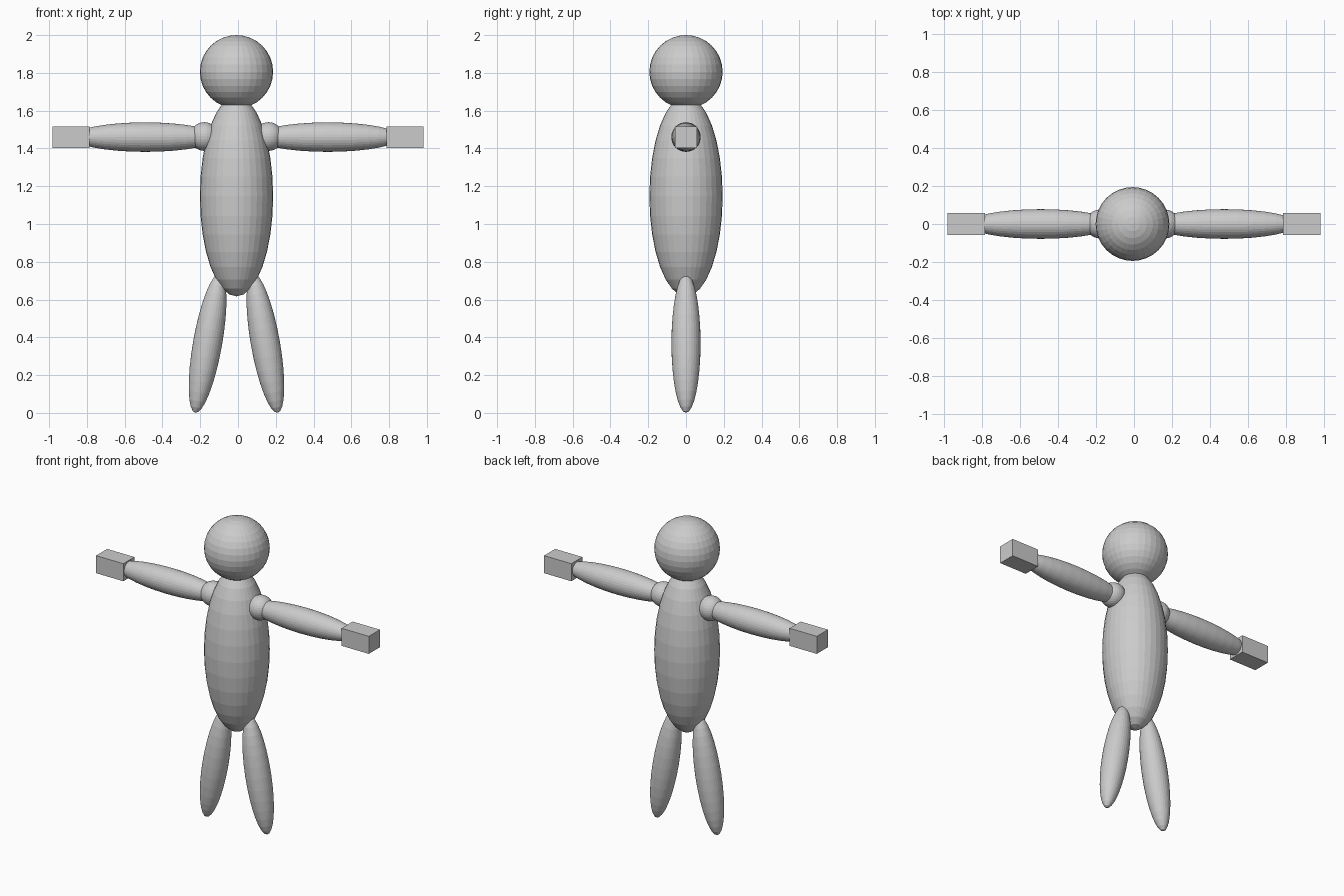
import bpy
import math

if "Cube" in bpy.data.objects:
    bpy.data.objects.remove(bpy.data.objects["Cube"])

grey = bpy.data.materials.new("light_grey")
grey.diffuse_color = (0.6, 0.6, 0.6, 1)
grey.use_nodes = True
grey.node_tree.nodes["Principled BSDF"].inputs["Base Color"].default_value = grey.diffuse_color

MID = -0.008  # body axis sits slightly left of the hands' midpoint


def finish(name, scale):
    ob = bpy.context.object
    ob.name = name
    ob.scale = scale
    ob.data.materials.append(grey)
    return ob


def ellipsoid(name, loc, radius, half_length, tilt=0.0):
    """Flat-faced sphere stretched along its own axis, tilted about y."""
    bpy.ops.mesh.primitive_uv_sphere_add(segments=32, ring_count=16, radius=1,
                                         location=loc, rotation=(0, tilt, 0))
    return finish(name, (radius, radius, half_length))


# Head and torso
ellipsoid("head", (MID, 0, 1.806), 0.194, 0.194)
ellipsoid("torso", (MID, 0, 1.147), 0.194, 0.53)

for side, label in ((-1, "left"), (1, "right")):
    # Shoulder ball, arm and box hand
    ellipsoid(label + "_shoulder", (MID + side * 0.17, 0, 1.463), 0.076, 0.076)
    ellipsoid(label + "_arm", (MID + side * 0.483, 0, 1.46), 0.078, 0.385,
              side * math.pi / 2)
    bpy.ops.mesh.primitive_cube_add(size=1, location=(side * 0.883, 0, 1.459))
    finish(label + "_hand", (0.196, 0.114, 0.114))
    # Leg splayed outwards
    ellipsoid(label + "_leg", (MID + side * 0.153, 0, 0.369), 0.077, 0.374,
              -side * math.radians(10))
